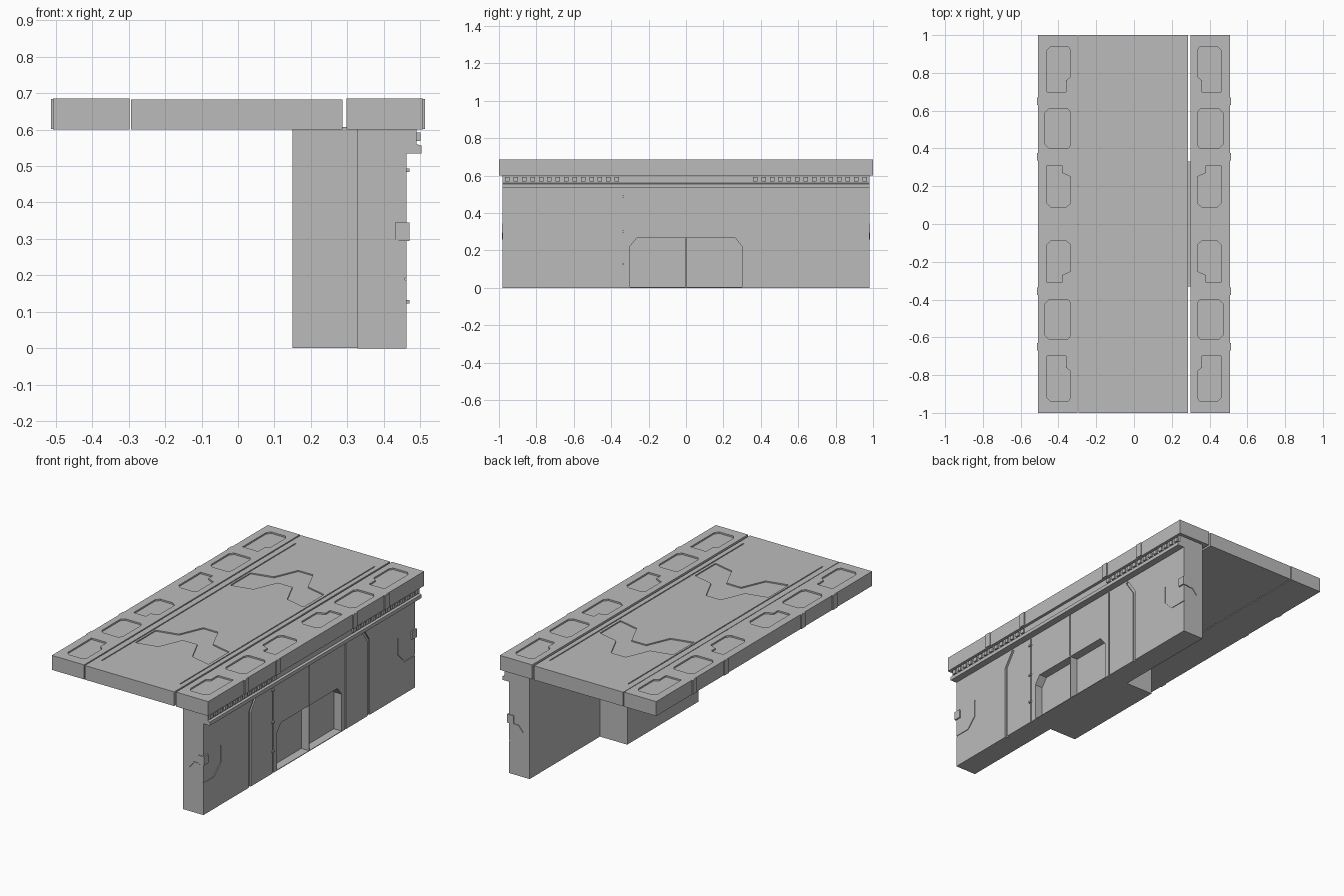
import bpy, bmesh
from mathutils import Vector

if "Cube" in bpy.data.objects:
    bpy.data.objects.remove(bpy.data.objects["Cube"])

grey = bpy.data.materials.new("light_grey")
grey.diffuse_color = (0.5, 0.5, 0.5, 1)
grey.use_nodes = True
grey.node_tree.nodes["Principled BSDF"].inputs["Base Color"].default_value = grey.diffuse_color


def add_prism(bm, pts, axis, lo, hi):
    """Extrude a 2D outline: axis 'z' uses (x, y), 'x' uses (y, z), 'y' uses (x, z)."""
    def place(p, h):
        return {"z": (p[0], p[1], h), "x": (h, p[0], p[1]), "y": (p[0], h, p[1])}[axis]
    a = [bm.verts.new(place(p, lo)) for p in pts]
    b = [bm.verts.new(place(p, hi)) for p in pts]
    n = len(pts)
    faces = [bm.faces.new(a), bm.faces.new(b)]
    for i in range(n):
        faces.append(bm.faces.new((a[i], a[(i + 1) % n], b[(i + 1) % n], b[i])))
    bmesh.ops.recalc_face_normals(bm, faces=faces)


def rect(x0, x1, y0, y1):
    return [(x0, y0), (x1, y0), (x1, y1), (x0, y1)]


def strip(path, w):
    """Closed outline of a mitred line of width w."""
    left, right = [], []
    for i, p in enumerate(path):
        p = Vector(p)
        dirs = []
        if i > 0:
            dirs.append((p - Vector(path[i - 1])).normalized())
        if i < len(path) - 1:
            dirs.append((Vector(path[i + 1]) - p).normalized())
        t = sum(dirs, Vector((0, 0))).normalized()
        nrm = Vector((-t.y, t.x)) * (w / 2 / max(0.5, t.dot(dirs[0])))
        left.append(tuple(p + nrm))
        right.append(tuple(p - nrm))
    return left + right[::-1]


def make(name, prisms):
    bm = bmesh.new()
    for p in prisms:
        add_prism(bm, *p)
    me = bpy.data.meshes.new(name)
    bm.to_mesh(me)
    bm.free()
    me.materials.append(grey)
    ob = bpy.data.objects.new(name, me)
    bpy.context.collection.objects.link(ob)
    return ob


def carve(ob, prisms):
    cutter = make(ob.name + "_cutter", prisms)
    cutter.hide_render = True
    mod = ob.modifiers.new("carve", "BOOLEAN")
    mod.operation, mod.solver, mod.object = "DIFFERENCE", "EXACT", cutter
    bpy.context.view_layer.objects.active = ob
    bpy.ops.object.modifier_apply(modifier=mod.name)
    bpy.data.objects.remove(cutter)


TOP, REC = 0.685, 0.676

# Centre roadway with two chevron recesses and border grooves
road = make("deck_centre", [(rect(-0.293, 0.286, -1, 1), "z", 0.60, 0.683)])
profile = [(-0.24, 0), (-0.11, 0.03), (-0.05, 0.17), (0.045, 0.17), (0.11, 0.03), (0.236, 0)]
cuts = []
for y0 in (-0.61, 0.27):
    low = [(x, y0 + dy) for x, dy in profile]
    high = [(x, y0 + 0.19 + dy) for x, dy in profile]
    cuts.append((low + high[::-1], "z", REC, 0.75))
for s in (-1, 1):
    cuts.append((rect(s * 0.255 - 0.003, s * 0.255 + 0.003, -0.9, 0.9), "z", 0.679, 0.75))
carve(road, cuts)

# Side walkways with recessed, notched panels
for s, name in ((-1, "deck_left"), (1, "deck_right")):
    side = make(name, [(rect(*sorted((s * 0.298, s * 0.507)), -1, 1), "z", 0.60, TOP)])
    cuts = []
    for t in (-1, 1):
        outer = [(0.36, 0.70), (0.46, 0.70), (0.46, 0.92), (0.44, 0.94), (0.35, 0.94),
                 (0.335, 0.92), (0.335, 0.78), (0.36, 0.76)]
        middle = [(0.35, 0.40), (0.45, 0.40), (0.47, 0.42), (0.47, 0.59), (0.45, 0.61),
                  (0.35, 0.61), (0.335, 0.59), (0.335, 0.42)]
        inner = [(0.36, 0.09), (0.44, 0.09), (0.46, 0.11), (0.46, 0.31), (0.38, 0.31),
                 (0.38, 0.27), (0.335, 0.25), (0.335, 0.11)]
        for shape in (outer, middle, inner):
            cuts.append(([(s * x, t * y) for x, y in shape], "z", REC, 0.75))
    carve(side, cuts)
    # Ribs on the outer edge
    make(name + "_ribs", [(rect(*sorted((s * 0.50, s * 0.513)), y - 0.02, y + 0.02), "z", 0.601, TOP - 0.001)
                          for y in (-0.65, -0.355, 0.355, 0.65)])

# Supporting wall with doorway recess and panel grooves
wall = make("wall", [(rect(0.328, 0.462, -0.98, 0.98), "z", 0, 0.60)])
door = [(-0.3, 0.004), (0.3, 0.004), (0.3, 0.22), (0.262, 0.268), (-0.262, 0.268), (-0.3, 0.22)]
cuts = [(door, "x", 0.412, 0.6), (rect(-0.003, 0.003, 0.275, 0.533), "x", 0.456, 0.6)]
for s in (-1, 1):
    cuts.append((strip([(s * 0.55, -0.02), (s * 0.55, 0.44), (s * 0.49, 0.525)], 0.018), "x", 0.454, 0.6))
    cuts.append((rect(s * 0.335 - 0.004, s * 0.335 + 0.004, -0.02, 0.53), "x", 0.456, 0.6))
    cuts.append((strip([(s * 1.02, 0.19), (s * 0.88, 0.19), (s * 0.82, 0.25), (s * 0.82, 0.35)], 0.006),
                 "x", 0.458, 0.6))
carve(wall, cuts)

# Thin divider between the two doorway bays
make("doorway_divider", [(rect(0.405, 0.461, -0.002, 0.002), "z", 0, 0.275)])

# Rear buttress and the small cap that fills the deck joint
make("buttress", [(rect(0.15, 0.33, -0.33, 0.33), "z", 0.001, 0.60)])
make("joint_cap", [(rect(0.284, 0.30, -0.33, 0.33), "z", 0.595, 0.607)])

# Cornice: stepped profile under the deck edge
make("cornice", [([(0.45, 0.535), (0.503, 0.535), (0.503, 0.556), (0.49, 0.56), (0.49, 0.60), (0.45, 0.60)],
                  "y", -0.98, 0.98)])
make("cornice_dentils", [(rect(0.485, 0.5, s * y - 0.012, s * y + 0.012), "z", 0.568, 0.592)
                         for s in (-1, 1) for y in [0.37 + 0.045 * i for i in range(14)]])

# Small rungs beside the doorway
make("rungs", [(rect(0.455, 0.47, -0.35, -0.33), "z", z - 0.005, z + 0.005) for z in (0.128, 0.30, 0.488)])

# Corner clamps and end-face plates
for s, name in ((-1, "front"), (1, "back")):
    make(name + "_clamp", [(rect(0.43, 0.47, *sorted((s * 0.945, s * 0.985))), "z", 0.295, 0.345)])
    make(name + "_end_plate", [(strip([(0.37, 0.26), (0.40, 0.295), (0.44, 0.295)], 0.006), "y",
                                *sorted((s * 0.975, s * 0.984)))])
